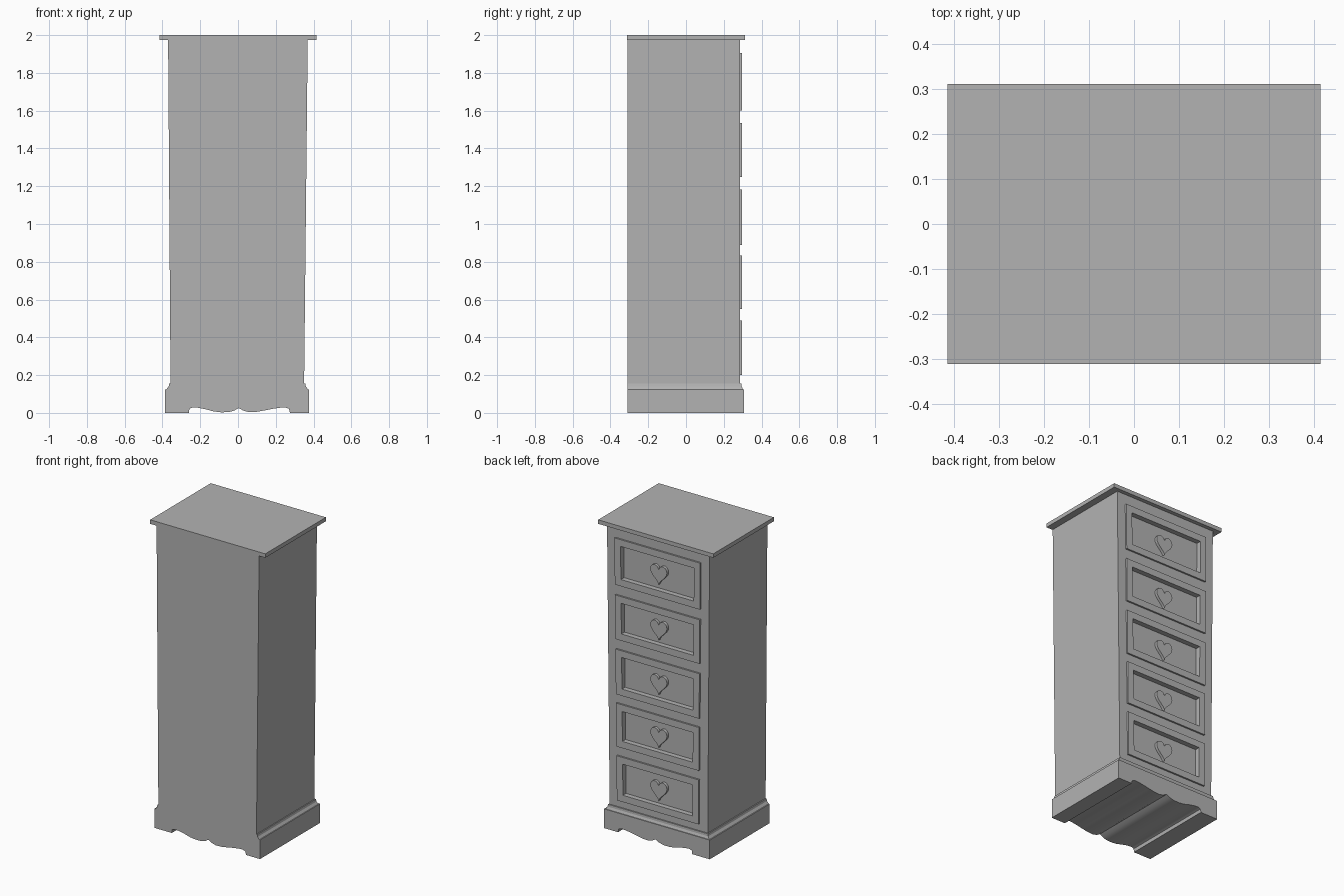
import bpy, bmesh, math

if "Cube" in bpy.data.objects:
    bpy.data.objects.remove(bpy.data.objects["Cube"], do_unlink=True)

# One plain grey finish
grey = bpy.data.materials.new("plain_grey")
grey.use_nodes = True
grey.diffuse_color = (0.45, 0.45, 0.45, 1)
grey.node_tree.nodes["Principled BSDF"].inputs["Base Color"].default_value = grey.diffuse_color

BACK, FACE = -0.31, 0.286      # plain wall and drawer wall
PANEL = 0.264                  # recessed drawer panels


def finish(name, bm):
    bmesh.ops.recalc_face_normals(bm, faces=bm.faces)
    mesh = bpy.data.meshes.new(name)
    bm.to_mesh(mesh)
    bm.free()
    mesh.materials.append(grey)
    obj = bpy.data.objects.new(name, mesh)
    bpy.context.collection.objects.link(obj)
    return obj


def loft(name, rings):
    """Stack of rectangles (x0, x1, y0, y1, z) from bottom to top."""
    bm = bmesh.new()
    loops = [[bm.verts.new(p) for p in ((a, c, z), (b, c, z), (b, d, z), (a, d, z))]
             for a, b, c, d, z in rings]
    bm.faces.new(loops[0])
    bm.faces.new(loops[-1])
    for low, high in zip(loops, loops[1:]):
        for i in range(4):
            j = (i + 1) % 4
            bm.faces.new((low[i], low[j], high[j], high[i]))
    return finish(name, bm)


def extrude_y(name, outline, y0, y1):
    """Outline in x and z pushed from y0 to y1."""
    bm = bmesh.new()
    face = bm.faces.new([bm.verts.new((x, y0, z)) for x, z in outline])
    new = bmesh.ops.extrude_face_region(bm, geom=[face])["geom"]
    bmesh.ops.translate(bm, vec=(0, y1 - y0, 0),
                        verts=[v for v in new if isinstance(v, bmesh.types.BMVert)])
    return finish(name, bm)


def smooth(obj):
    bpy.ops.object.select_all(action="DESELECT")
    obj.select_set(True)
    bpy.context.view_layer.objects.active = obj
    bpy.ops.object.shade_smooth_by_angle(angle=math.radians(35))


def cut(obj, cutter):
    mod = obj.modifiers.new("opening", "BOOLEAN")
    mod.operation = "DIFFERENCE"
    mod.solver = "EXACT"
    mod.object = cutter


def side_x(z):
    """Left and right body edges, narrowing slightly to the floor."""
    t = (z - 0.15) / 1.825
    return -0.357 - 0.013 * t, 0.35 + 0.019 * t


# Top board
loft("top_board", [(-0.415, 0.415, BACK - 0.002, 0.312, z) for z in (1.974, 2.0)])

# Carcass
body = loft("body", [(*side_x(z), BACK, FACE, z) for z in (0.15, 1.976)])

# Plinth with scalloped lower edge
wave = [(-0.26, 0), (-0.257, 0.022), (-0.24, 0.029), (-0.21, 0.027), (-0.17, 0.019),
        (-0.13, 0.008), (-0.09, 0.003), (-0.05, 0.004), (-0.02, 0.012), (0.004, 0.026),
        (0.028, 0.012), (0.058, 0.004), (0.1, 0.006), (0.14, 0.013), (0.18, 0.021),
        (0.22, 0.027), (0.25, 0.029), (0.27, 0.022), (0.275, 0)]
plinth = extrude_y("plinth", [(-0.386, 0), *wave, (0.376, 0), (0.376, 0.125),
                              (-0.386, 0.125)], BACK, 0.307)
smooth(plinth)

# Stepped moulding above the plinth
loft("base_moulding", [(-0.38, 0.371, BACK, 0.302, 0.124),
                       (-0.367, 0.359, BACK, 0.295, 0.14),
                       (-0.364, 0.356, BACK, 0.294, 0.155)])

# Heart outline: two arcs drawn together into a point
heart_points = []
for i in range(32):
    t = math.tau * i / 32
    x = 0.06 * math.sin(t) ** 3
    z = 0.0043 * (13 * math.cos(t) - 5 * math.cos(2 * t)
                  - 2 * math.cos(3 * t) - math.cos(4 * t))
    heart_points.append((x, z))

# Drawers: raised frame, sunken panel and heart
drawers = [(0.2, 0.49), (0.55, 0.832), (0.89, 1.183), (1.248, 1.535), (1.602, 1.905)]
for n, (z0, z1) in enumerate(drawers, 1):

    def ring(z, margin, y0, y1):
        a, b = side_x(z)
        return a + margin, b - margin, y0, y1, z

    frame = loft(f"drawer_frame_{n}",
                 [ring(z, 0.06, FACE - 0.01, 0.297) for z in (z0, z1)])
    cutter = loft(f"drawer_opening_{n}",
                  [ring(z, 0.104, PANEL, 0.35) for z in (z0 + 0.044, z1 - 0.044)])
    cutter.hide_render = True
    cutter.hide_set(True)
    cutter.display_type = "WIRE"
    cut(body, cutter)
    cut(frame, cutter)
    middle = (z0 + z1) / 2 - 0.004
    heart = extrude_y(f"heart_{n}", [(x, z + middle) for x, z in heart_points],
                      PANEL - 0.005, PANEL + 0.018)
    smooth(heart)

# Bake the openings and drop the cutters
bpy.context.view_layer.update()
graph = bpy.context.evaluated_depsgraph_get()
cut_objects = [o for o in bpy.context.collection.objects if o.modifiers.get("opening")]
baked = [(o, bpy.data.meshes.new_from_object(o.evaluated_get(graph))) for o in cut_objects]
for obj, mesh in baked:
    obj.modifiers.clear()
    obj.data = mesh
for obj in list(bpy.data.objects):
    if obj.name.startswith("drawer_opening"):
        bpy.data.objects.remove(obj, do_unlink=True)
